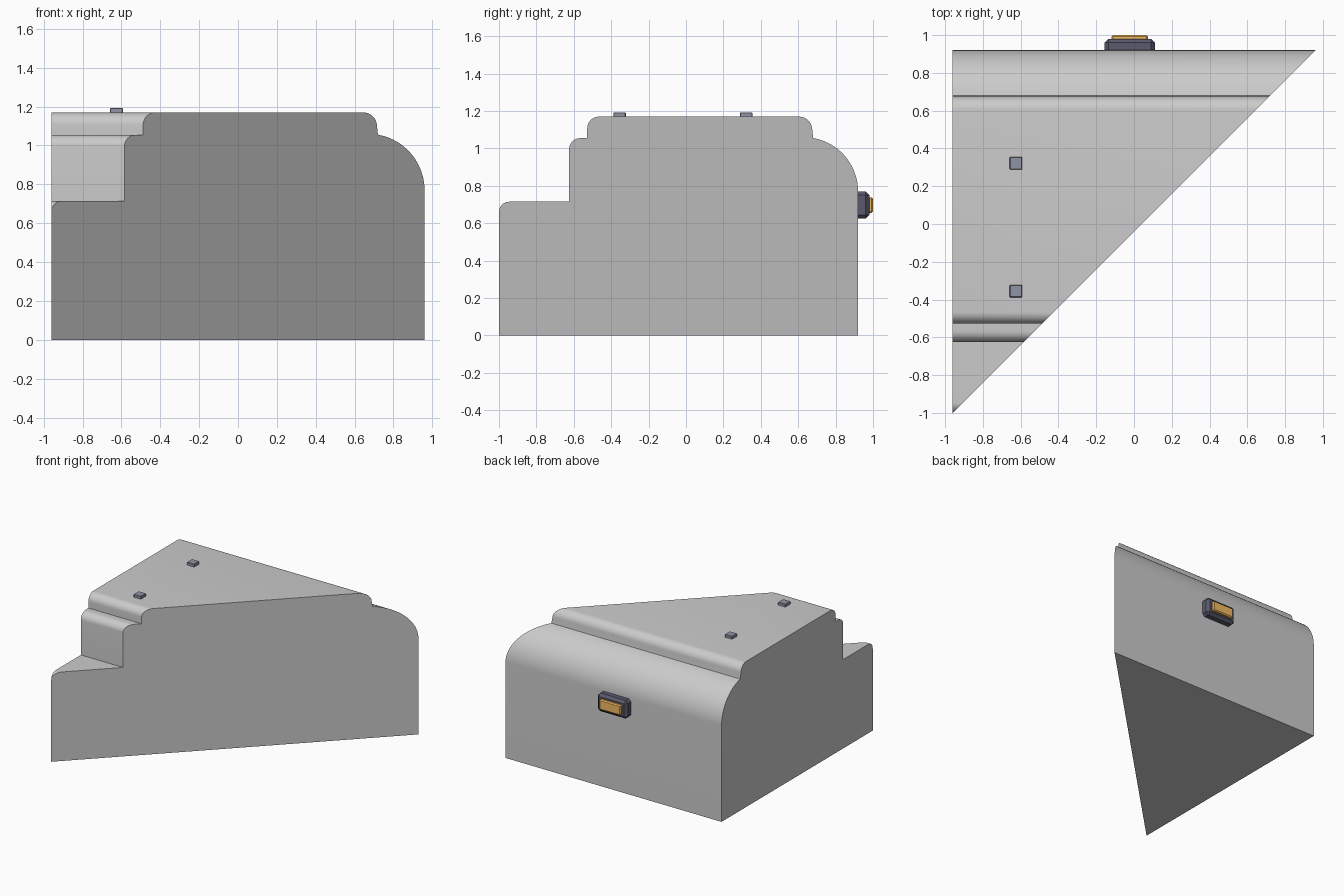
import bpy, bmesh, math

if "Cube" in bpy.data.objects:
    bpy.data.objects.remove(bpy.data.objects["Cube"])


def arc(cy, cz, r, a0, a1, n=10):
    """Points of an arc in the y-z plane, angles in degrees."""
    angles = [math.radians(a0 + (a1 - a0) * i / n) for i in range(n + 1)]
    return [(cy + r * math.cos(a), cz + r * math.sin(a)) for a in angles]


def material(name, color):
    mat = bpy.data.materials.new(name)
    mat.diffuse_color = (*color, 1)
    mat.use_nodes = True
    mat.node_tree.nodes["Principled BSDF"].inputs["Base Color"].default_value = mat.diffuse_color
    return mat


def add_object(name, bm, mat=None):
    mesh = bpy.data.meshes.new(name)
    bm.to_mesh(mesh)
    bm.free()
    obj = bpy.data.objects.new(name, mesh)
    bpy.context.collection.objects.link(obj)
    if mat:
        mesh.materials.append(mat)
    return obj


def box(name, lo, hi, bevel, mat):
    bm = bmesh.new()
    bmesh.ops.create_cube(bm, size=1)
    for v in bm.verts:
        v.co = [(a + b) / 2 + c * (b - a) for a, b, c in zip(lo, hi, v.co)]
    obj = add_object(name, bm, mat)
    mod = obj.modifiers.new("chamfer", 'BEVEL')
    mod.width = bevel
    mod.segments = 1
    return obj


# Stepped side profile (y, z) with rounded shoulders
LEFT, SHIFT = -0.96, 0.04
profile = [(-1, 0), (0.92, 0)]
profile += arc(0.63, 0.77, 0.29, 0, 80, 20)
profile += arc(0.605, 1.10, 0.07, 0, 90)
profile += arc(-0.465, 1.107, 0.063, 90, 180)
profile += [(-0.528, 1.055)]
profile += arc(-0.565, 0.995, 0.06, 90, 180)
profile += [(-0.625, 0.715)]
profile += arc(-0.945, 0.66, 0.055, 90, 180)

# Wedge body: profile swept along x up to the diagonal cut plane
bm = bmesh.new()
left = [bm.verts.new((LEFT, y, z)) for y, z in profile]
right = [bm.verts.new((y + SHIFT, y, z)) for y, z in profile]
n = len(profile)
for i in range(n):
    j = (i + 1) % n
    if profile[i][0] > -0.9999 or profile[j][0] > -0.9999:
        bm.faces.new((left[i], left[j], right[j], right[i]))
bm.faces.new(left)
bm.faces.new(right)
bmesh.ops.remove_doubles(bm, verts=bm.verts, dist=0.0001)
bmesh.ops.recalc_face_normals(bm, faces=bm.faces)
body = add_object("wedge_body", bm)
bpy.context.view_layer.objects.active = body
body.select_set(True)
bpy.ops.object.shade_smooth_by_angle(angle=math.radians(30))

# Two small pegs on the top
slate = material("slate", (0.28, 0.30, 0.38))
for name, y in (("front_peg", -0.355), ("back_peg", 0.322)):
    box(name, (-0.658, y - 0.033, 1.15), (-0.592, y + 0.033, 1.193), 0.003, slate)

# Marker lamp on the back wall
box("lamp_housing", (-0.155, 0.89, 0.625), (0.11, 0.98, 0.77), 0.02,
    material("dark_navy", (0.10, 0.10, 0.15)))
box("lamp_lens", (-0.118, 0.94, 0.656), (0.073, 1.0, 0.739), 0.008,
    material("amber", (0.90, 0.50, 0.12)))
